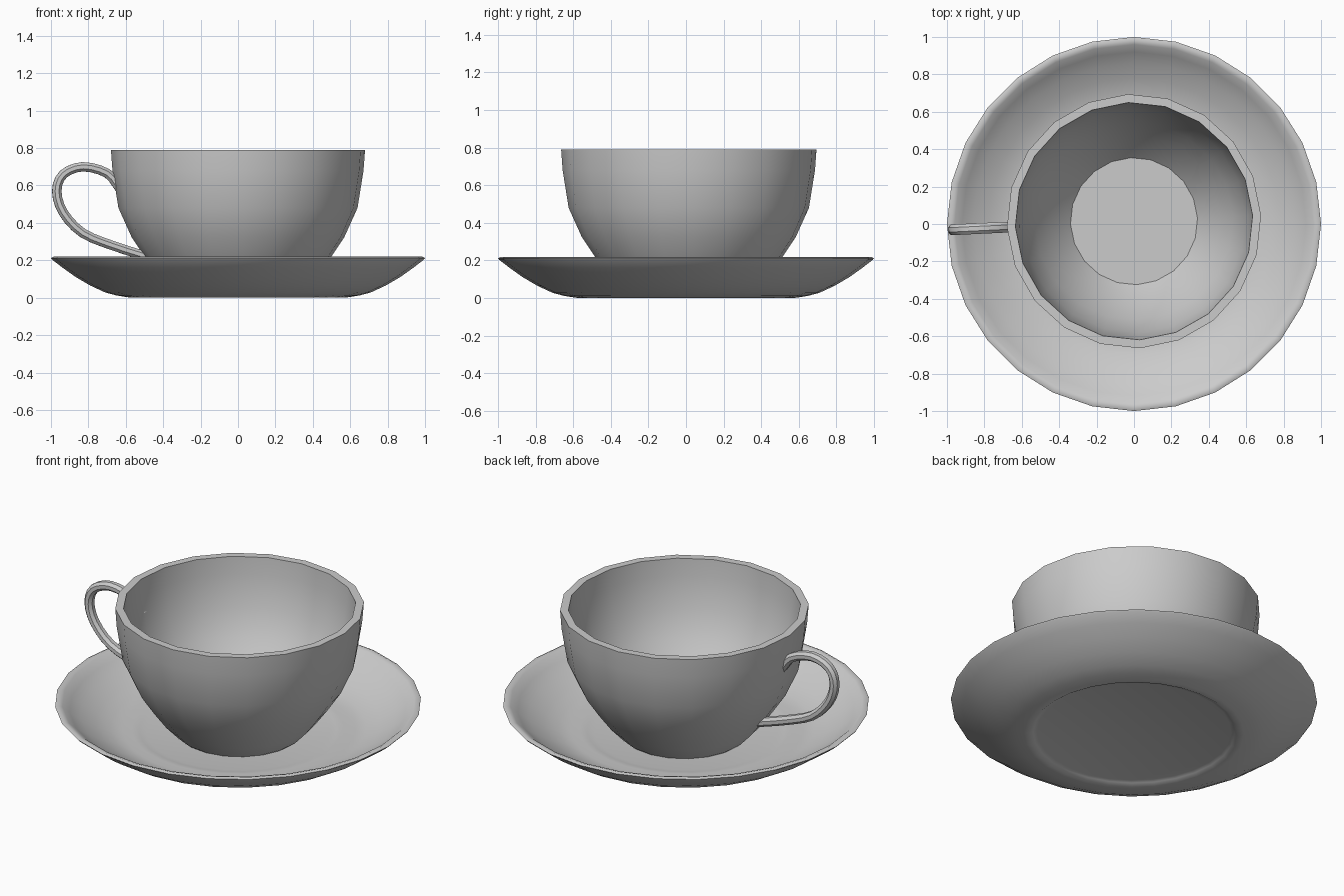
import bpy, bmesh, math
from mathutils import Vector, Matrix

if "Cube" in bpy.data.objects:
    bpy.data.objects.remove(bpy.data.objects["Cube"])

TURN = math.radians(2.7)       # the cup sits slightly turned on the saucer
CENTRE = Vector((0, 0.015, 0))


def finish(bm, name, angle=35):
    bmesh.ops.recalc_face_normals(bm, faces=bm.faces)
    mesh = bpy.data.meshes.new(name)
    bm.to_mesh(mesh)
    bm.free()
    ob = bpy.data.objects.new(name, mesh)
    bpy.context.collection.objects.link(ob)
    bpy.ops.object.select_all(action='DESELECT')
    ob.select_set(True)
    bpy.context.view_layer.objects.active = ob
    bpy.ops.object.shade_smooth_by_angle(angle=math.radians(angle))
    return ob


def bridge(bm, rings):
    n = len(rings[0])
    for a, b in zip(rings, rings[1:]):
        for i in range(n):
            j = (i + 1) % n
            bm.faces.new((a[i], a[j], b[j], b[i]))
    bm.faces.new(rings[0])
    bm.faces.new(rings[-1])


def lathe(name, profile, sides, angle):
    """Revolve (radius, z) points about z and cap both ends."""
    bm = bmesh.new()
    rings = [[bm.verts.new((r * math.cos(math.tau * i / sides),
                            r * math.sin(math.tau * i / sides), z))
              for i in range(sides)] for r, z in profile]
    bridge(bm, rings)
    return finish(bm, name, angle)


def spline(pts, steps):
    """Catmull-Rom curve through the points."""
    p = [2 * pts[0] - pts[1]] + pts + [2 * pts[-1] - pts[-2]]
    out = []
    for k in range(1, len(p) - 2):
        a, b, c, d = p[k - 1:k + 3]
        for s in range(steps):
            t = s / steps
            out.append(0.5 * (2 * b + (c - a) * t + (2 * a - 5 * b + 4 * c - d) * t ** 2
                              + (3 * b - a - 3 * c + d) * t ** 3))
    return out + [pts[-1]]


# Saucer: recessed foot underneath, flared bowl, thin rim, shallow well on top
lathe("saucer", [
    (0.53, 0.018), (0.55, 0.012), (0.57, 0.0), (0.60, 0.004), (0.65, 0.012),
    (0.71, 0.028), (0.79, 0.065), (0.87, 0.112), (0.94, 0.162), (0.993, 0.203),
    (1.0, 0.212), (0.985, 0.219), (0.96, 0.211), (0.92, 0.175), (0.86, 0.135),
    (0.78, 0.092), (0.70, 0.060), (0.63, 0.048), (0.58, 0.050), (0.54, 0.044),
    (0.50, 0.036)], 28, 50)

# Cup: outer wall, flat rim, inner wall and floor
cup = lathe("cup", [
    (0.34, 0.035), (0.36, 0.05), (0.43, 0.125), (0.50, 0.22), (0.57, 0.325),
    (0.64, 0.48), (0.672, 0.68), (0.68, 0.79), (0.635, 0.79), (0.628, 0.69),
    (0.597, 0.50), (0.53, 0.35), (0.46, 0.24), (0.39, 0.145), (0.34, 0.09)], 20, 35)

# Handle: eight-sided section swept along a loop in the xz plane
path = spline([Vector((x, 0, z)) for x, z in [
    (-0.63, 0.58), (-0.70, 0.665), (-0.83, 0.70), (-0.935, 0.66), (-0.97, 0.57),
    (-0.935, 0.455), (-0.83, 0.345), (-0.66, 0.275), (-0.48, 0.218)]], 3)
bm = bmesh.new()
rings = []
for i, p in enumerate(path):
    tangent = (path[min(i + 1, len(path) - 1)] - path[max(i - 1, 0)]).normalized()
    normal = tangent.cross(Vector((0, 1, 0)))
    angles = [math.tau * (k + 0.5) / 8 for k in range(8)]
    rings.append([bm.verts.new(p + normal * 0.027 * math.cos(a)
                               + Vector((0, 0.031 * math.sin(a), 0))) for a in angles])
bridge(bm, rings)
handle = finish(bm, "handle", 35)

# Set cup and handle in place on the saucer
for ob in (cup, handle):
    ob.data.transform(Matrix.Translation(CENTRE) @ Matrix.Rotation(TURN, 4, 'Z'))
